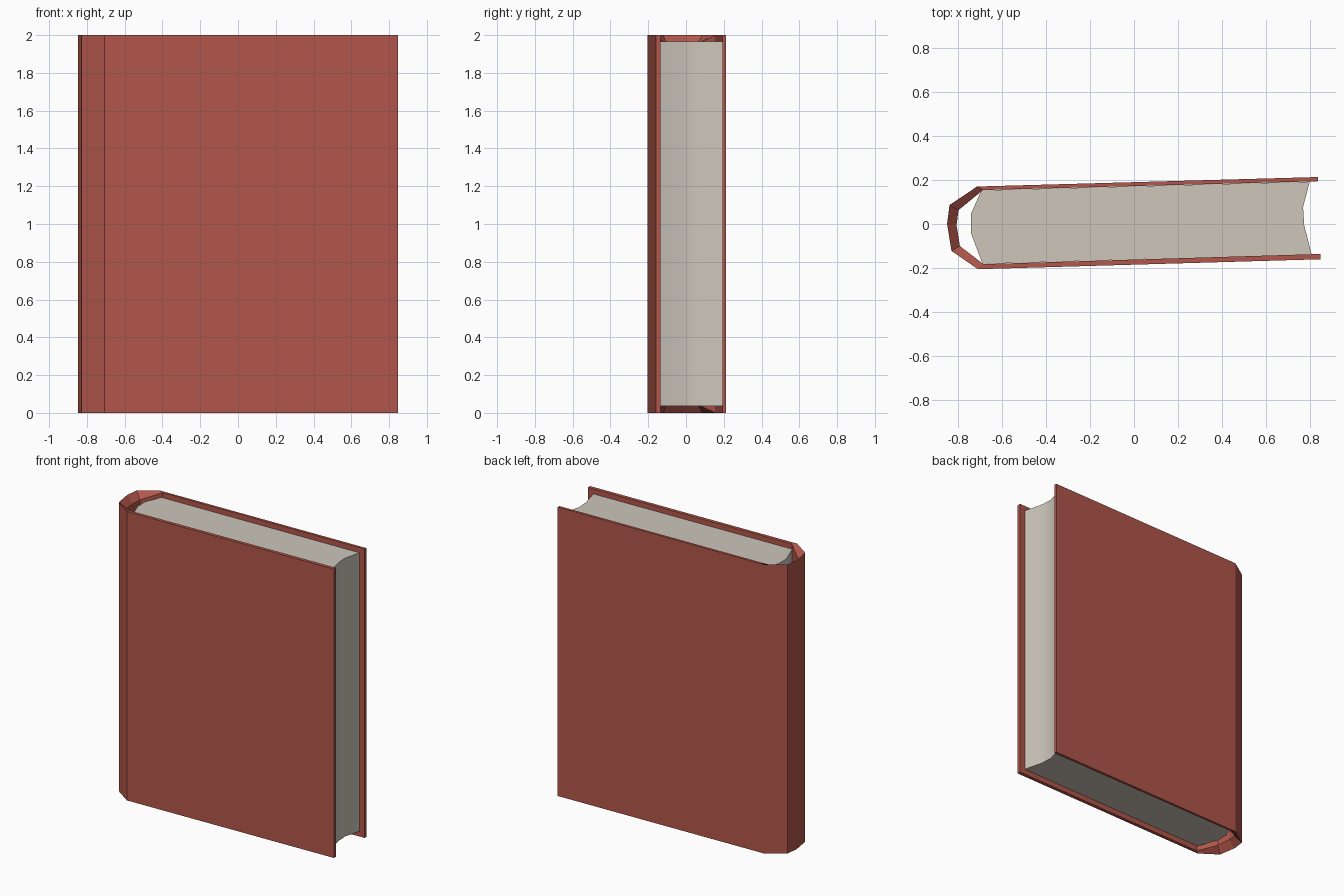
import bpy
import bmesh

cube = bpy.data.objects.get("Cube")
if cube:
    bpy.data.objects.remove(cube)


def material(name, rgb):
    m = bpy.data.materials.new(name)
    m.use_nodes = True
    m.diffuse_color = (*rgb, 1)
    m.node_tree.nodes["Principled BSDF"].inputs["Base Color"].default_value = (*rgb, 1)
    return m


def make_object(name, bm, mat):
    bmesh.ops.recalc_face_normals(bm, faces=bm.faces)
    mesh = bpy.data.meshes.new(name)
    bm.to_mesh(mesh)
    bm.free()
    mesh.materials.append(mat)
    ob = bpy.data.objects.new(name, mesh)
    bpy.context.collection.objects.link(ob)
    return ob


cloth_red = material("cloth_red", (0.445, 0.095, 0.070))
paper = material("paper", (0.61, 0.565, 0.497))

# Cover: a band wrapped from the back board round the spine to the front board.
# Each row: outer x, outer y, inner x, inner y, how far the inner rim dips
band = [
    (0.834, 0.213, 0.834, 0.194, 0.0),
    (-0.712, 0.170, -0.685, 0.154, 0.0),
    (-0.837, 0.086, -0.796, 0.063, 0.045),
    (-0.848, 0.000, -0.805, -0.005, 0.05),
    (-0.828, -0.122, -0.790, -0.100, 0.045),
    (-0.708, -0.205, -0.683, -0.182, 0.0),
    (0.846, -0.160, 0.846, -0.136, 0.0),
]
bm = bmesh.new()
rings = []
for ox, oy, ix, iy, dip in band:
    rings.append([bm.verts.new(p) for p in (
        (ox, oy, 0), (ox, oy, 2), (ix, iy, 2 - dip), (ix, iy, dip))])
for a, b in zip(rings, rings[1:]):
    for i in range(4):
        j = (i + 1) % 4
        bm.faces.new((a[i], a[j], b[j], b[i]))
bm.faces.new(rings[0])
bm.faces.new(rings[-1])
make_object("cover", bm, cloth_red)

# Page block: rounded at the spine, hollow at the fore edge
outline = [
    (-0.692, 0.153), (-0.740, 0.045), (-0.740, -0.040), (-0.687, -0.181),
    (0.806, -0.138), (0.772, -0.005), (0.767, 0.077), (0.797, 0.192),
]
bm = bmesh.new()
base = bm.faces.new([bm.verts.new((x, y, 0.037)) for x, y in outline])
top = bmesh.ops.extrude_face_region(bm, geom=[base], use_keep_orig=True)
bmesh.ops.translate(bm, vec=(0, 0, 1.928),
                    verts=[v for v in top["geom"] if isinstance(v, bmesh.types.BMVert)])
pages = make_object("pages", bm, paper)
bpy.ops.object.select_all(action="DESELECT")
pages.select_set(True)
bpy.context.view_layer.objects.active = pages
bpy.ops.object.shade_smooth_by_angle(angle=0.6)
